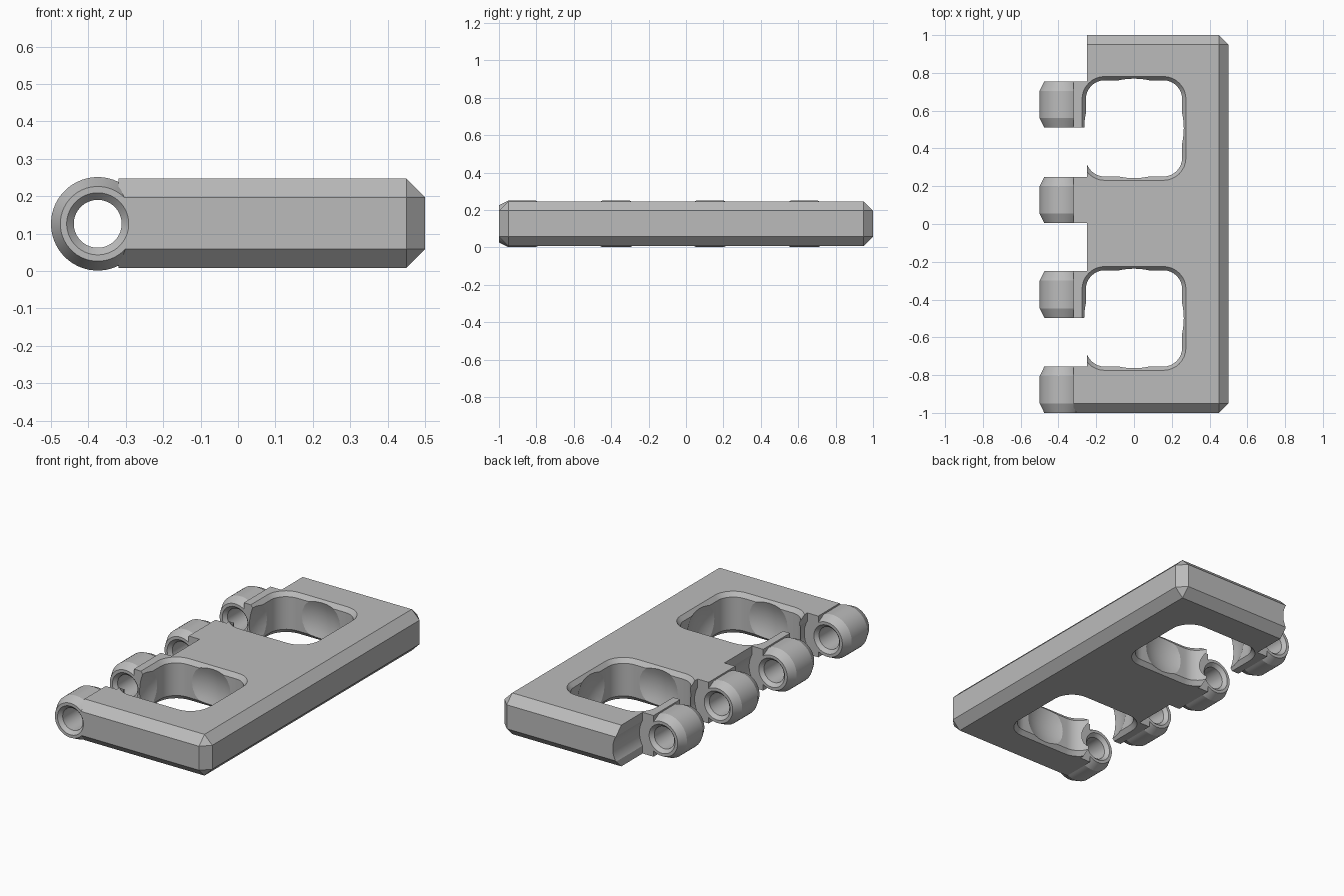
import bpy, bmesh, math
from mathutils import Matrix, Vector

if "Cube" in bpy.data.objects:
    bpy.data.objects.remove(bpy.data.objects["Cube"])

HINGE = (-0.375, 0.126)            # hinge axis position in x, z
BOTTOM, TOP = 0.008, 0.247         # plate faces
MID = (BOTTOM + TOP) / 2

grey = bpy.data.materials.new("grey")
grey.diffuse_color = (0.5, 0.5, 0.5, 1)
grey.use_nodes = True
grey.node_tree.nodes["Principled BSDF"].inputs["Base Color"].default_value = grey.diffuse_color


def finish(name, bm):
    bmesh.ops.recalc_face_normals(bm, faces=bm.faces)
    mesh = bpy.data.meshes.new(name)
    bm.to_mesh(mesh)
    bm.free()
    mesh.materials.append(grey)
    obj = bpy.data.objects.new(name, mesh)
    bpy.context.collection.objects.link(obj)
    return obj


def box(name, lo, hi, chamfer=0):
    bm = bmesh.new()
    lo, hi = Vector(lo), Vector(hi)
    mat = Matrix.Translation((lo + hi) / 2) @ Matrix.Diagonal((*(hi - lo), 1))
    bmesh.ops.create_cube(bm, size=1, matrix=mat)
    if chamfer:
        bmesh.ops.bevel(bm, geom=bm.edges[:], offset=chamfer, segments=1,
                        affect='EDGES', profile=0.5)
    return finish(name, bm)


def loft(name, rings):
    """Closed solid through rings of equal point count."""
    bm = bmesh.new()
    loops = [[bm.verts.new(p) for p in ring] for ring in rings]
    n = len(loops[0])
    for a, b in zip(loops, loops[1:]):
        for i in range(n):
            j = (i + 1) % n
            bm.faces.new((a[i], a[j], b[j], b[i]))
    bm.faces.new(loops[0])
    bm.faces.new(loops[-1])
    return finish(name, bm)


def lathe(name, profile, n=48):
    """Solid turned about the hinge axis; profile holds (radius, y)."""
    angles = [2 * math.pi * (i + 0.5) / n for i in range(n)]
    return loft(name, [[(HINGE[0] + r * math.cos(a), y, HINGE[1] + r * math.sin(a))
                        for a in angles] for r, y in profile])


def rounded_square(half, radius, cy, z, steps=8):
    pts = []
    for k in range(4):
        mid = math.pi / 4 + k * math.pi / 2
        sx, sy = math.copysign(1, math.cos(mid)), math.copysign(1, math.sin(mid))
        for i in range(steps + 1):
            a = k * math.pi / 2 + i / steps * math.pi / 2
            pts.append((sx * (half - radius) + radius * math.cos(a),
                        cy + sy * (half - radius) + radius * math.sin(a), z))
    return pts


def combine(target, tool, operation):
    bpy.context.view_layer.objects.active = target
    mod = target.modifiers.new("combine", 'BOOLEAN')
    mod.operation, mod.solver, mod.object = operation, 'EXACT', tool
    bpy.ops.object.modifier_apply(modifier=mod.name)
    bpy.data.objects.remove(tool)


# Chamfered plate with a straight hinge side
plate = box("hinge_plate", (-0.7, -1, BOTTOM), (0.5, 1, TOP), 0.05)
combine(plate, box("side_cut", (-0.9, -1.2, -0.2), (-0.32, 1.2, 0.5)), 'DIFFERENCE')

# Gaps between knuckles, each with a round clearance for the mating knuckle
for y0, y1 in ((-0.755, -0.497), (-0.25, 0.005), (0.25, 0.51), (0.755, 1.1)):
    combine(plate, box("gap_cut", (-0.6, y0, -0.2), (-0.25, y1, 0.5)), 'DIFFERENCE')
    combine(plate, lathe("clearance_cut", [(0.145, y0), (0.145, y1)]), 'DIFFERENCE')

# Knuckles with tapered ends
KNUCKLES = ((-1.0, -0.755), (-0.497, -0.25), (0.005, 0.25), (0.51, 0.755))
for y0, y1 in KNUCKLES:
    combine(plate, lathe("knuckle", [(0.1, y0), (0.125, y0 + 0.05),
                                     (0.125, y1 - 0.05), (0.1, y1)]), 'UNION')

# Pin holes with countersunk ends
for y0, y1 in KNUCKLES:
    combine(plate, lathe("pin_hole", [(0.083, y0 - 0.002), (0.083, y0), (0.064, y0 + 0.02),
                                      (0.064, y1 - 0.02), (0.083, y1), (0.083, y1 + 0.002)]),
            'DIFFERENCE')

# Rounded windows with chamfered rims and a spherical hollow in the walls
for cy in (-0.5, 0.506):
    rims = [(0.275, 0.12, -0.1), (0.275, 0.12, BOTTOM), (0.255, 0.1, BOTTOM + 0.025),
            (0.255, 0.1, TOP - 0.025), (0.275, 0.12, TOP), (0.275, 0.12, 0.4)]
    combine(plate, loft("window_cut", [rounded_square(h, r, cy, z) for h, r, z in rims]),
            'DIFFERENCE')
    bm = bmesh.new()
    bmesh.ops.create_uvsphere(bm, u_segments=48, v_segments=24, radius=0.284,
                              matrix=Matrix.Translation((0, cy, MID)))
    combine(plate, finish("hollow_cut", bm), 'DIFFERENCE')

# Smooth the round surfaces, keep the chamfers crisp
plate.select_set(True)
bpy.context.view_layer.objects.active = plate
bpy.ops.object.shade_smooth_by_angle(angle=math.radians(20))
